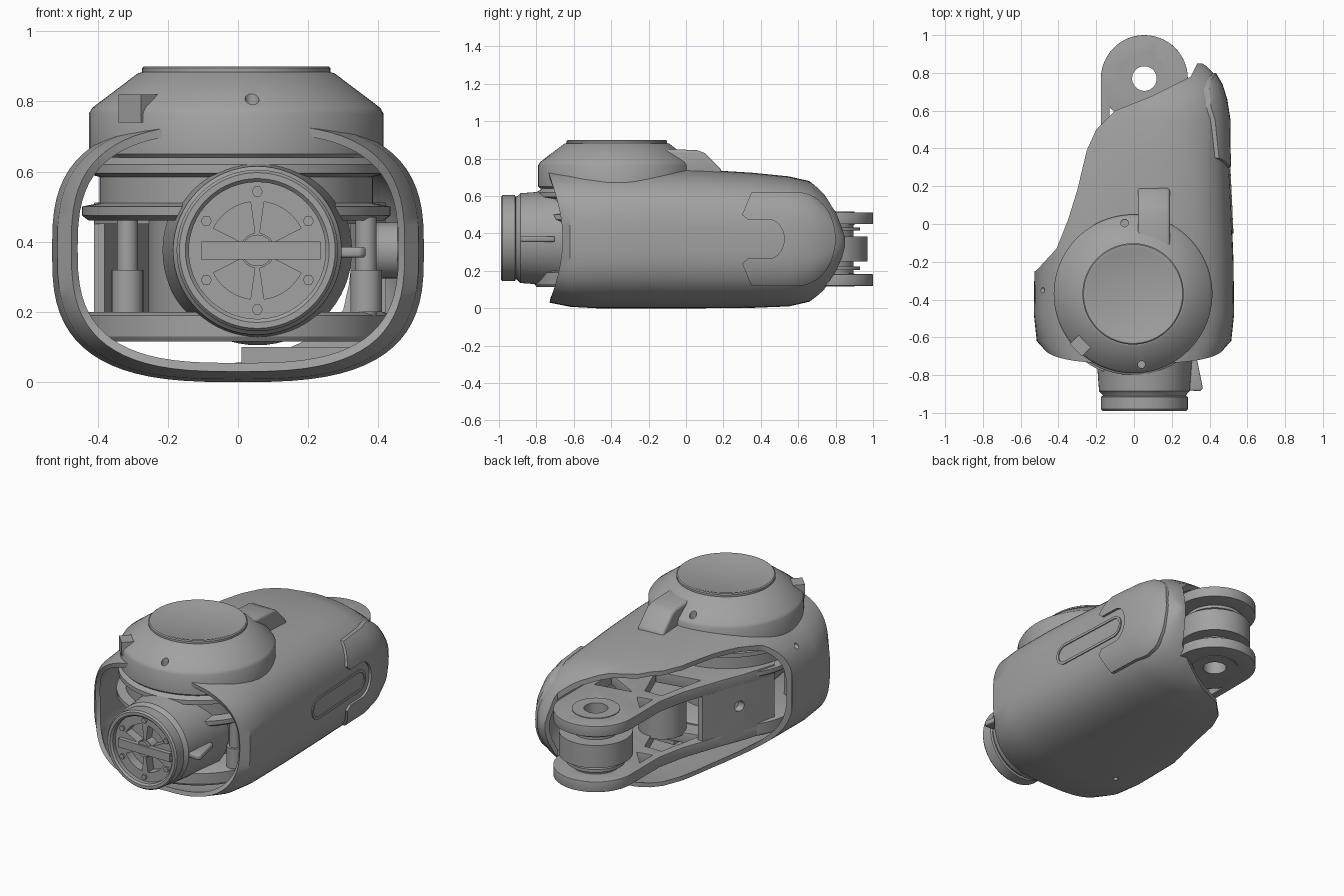
import bpy, bmesh, math

old = bpy.data.objects.get("Cube")
if old:
    bpy.data.objects.remove(old)

grey = bpy.data.materials.new("satin grey")
grey.use_nodes = True
COLOUR = (0.36, 0.36, 0.36, 1)
grey.diffuse_color = COLOUR
grey.node_tree.nodes["Principled BSDF"].inputs["Base Color"].default_value = COLOUR

PLACE = {"x": lambda a, b, h: (h, a, b),
         "y": lambda a, b, h: (a, h, b),
         "z": lambda a, b, h: (a, b, h)}


def finish(name, bm):
    bmesh.ops.recalc_face_normals(bm, faces=bm.faces)
    mesh = bpy.data.meshes.new(name)
    bm.to_mesh(mesh)
    bm.free()
    mesh.materials.append(grey)
    ob = bpy.data.objects.new(name, mesh)
    bpy.context.collection.objects.link(ob)
    return ob


def prism(name, pts, lo, hi, axis="z"):
    bm = bmesh.new()
    rings = [[bm.verts.new(PLACE[axis](a, b, h)) for a, b in pts] for h in (lo, hi)]
    for r in rings:
        bm.faces.new(r)
    n = len(pts)
    for i in range(n):
        j = (i + 1) % n
        bm.faces.new((rings[0][i], rings[0][j], rings[1][j], rings[1][i]))
    return finish(name, bm)


def box(name, x, y, z):
    return prism(name, [(x[0], y[0]), (x[1], y[0]), (x[1], y[1]), (x[0], y[1])], *z)


def lathe(name, profile, centre, axis="z", steps=64):
    # profile holds (radius, height along the axis)
    bm = bmesh.new()
    rings = []
    for r, h in profile:
        rings.append([bm.verts.new(PLACE[axis](centre[0] + r * math.cos(t), centre[1] + r * math.sin(t), h))
                      for t in (2 * math.pi * k / steps for k in range(steps))])
    for p, q in zip(rings, rings[1:]):
        for i in range(steps):
            j = (i + 1) % steps
            bm.faces.new((p[i], p[j], q[j], q[i]))
    bmesh.ops.remove_doubles(bm, verts=bm.verts, dist=1e-5)
    bmesh.ops.dissolve_degenerate(bm, edges=bm.edges, dist=1e-6)
    return finish(name, bm)


def rod(name, r, lo, hi, centre, axis="z", steps=32):
    return lathe(name, [(0, lo), (r, lo), (r, hi), (0, hi)], centre, axis, steps)


def tube(name, r_in, r_out, lo, hi, centre, axis="z"):
    return lathe(name, [(r_in, lo), (r_out, lo), (r_out, hi), (r_in, hi), (r_in, lo)], centre, axis)


def arc(cx, cy, r, a0, a1, n=16, ry=None):
    angles = [math.radians(a0 + (a1 - a0) * k / n) for k in range(n + 1)]
    return [(cx + r * math.cos(t), cy + (ry or r) * math.sin(t)) for t in angles]


def bake(ob, cutters=(), op="DIFFERENCE"):
    for c in cutters:
        m = ob.modifiers.new("cut", "BOOLEAN")
        m.object, m.operation, m.solver = c, op, "EXACT"
    bpy.context.view_layer.update()
    mesh = bpy.data.meshes.new_from_object(ob.evaluated_get(bpy.context.evaluated_depsgraph_get()))
    ob.modifiers.clear()
    ob.data = mesh
    for c in cutters:
        bpy.data.objects.remove(c)
    return ob


def bevel(ob, width):
    m = ob.modifiers.new("bevel", "BEVEL")
    m.width, m.segments, m.limit_method = width, 3, "ANGLE"
    return bake(ob)


# Shell sections: y, half width, bottom, top
SECTIONS = [(-0.74, 0.475, 0.03, 0.735), (-0.62, 0.515, 0.008, 0.745), (-0.48, 0.53, 0, 0.75),
            (-0.2, 0.527, 0, 0.75), (0.1, 0.515, 0, 0.74), (0.35, 0.503, 0.002, 0.725),
            (0.55, 0.497, 0.01, 0.705), (0.66, 0.48, 0.035, 0.68), (0.74, 0.455, 0.09, 0.62),
            (0.8, 0.42, 0.16, 0.55), (0.835, 0.385, 0.24, 0.46), (0.85, 0.36, 0.31, 0.4)]


def sleeve(name, grow, thick):
    bm = bmesh.new()
    rings = []
    n = 72
    for k, (y, w, lo, hi) in enumerate(SECTIONS):
        ring = []
        for i in range(n):
            t = 2 * math.pi * i / n
            c, s = math.cos(t), math.sin(t)
            x = (w + grow) * math.copysign(abs(c) ** (2 / 2.9), c)
            z = (lo + hi) / 2 + ((hi - lo) / 2 + grow) * math.copysign(abs(s) ** (2 / 2.9), s)
            dip = 0.08 * math.sin(math.pi * min(max(z / 0.74, 0), 1)) if k == 0 else 0
            ring.append(bm.verts.new((x, y + dip, z)))
        rings.append(ring)
    for p, q in zip(rings, rings[1:]):
        for i in range(n):
            j = (i + 1) % n
            bm.faces.new((p[i], p[j], q[j], q[i]))
    bm.faces.new(rings[-1])
    ob = finish(name, bm)
    m = ob.modifiers.new("wall", "SOLIDIFY")
    m.thickness, m.offset = thick, -1
    return bake(ob)


TURRET = (-0.005, -0.37)
PIN = (0.055, 0.77)
NOSE = (0.055, 0.375)

# Outer shell, open along the rear left and under the turret
side_cut = [(-0.7, -0.25), (-0.52, -0.25), (-0.41, -0.13), (-0.35, 0.02), (-0.3, 0.18), (-0.25, 0.39),
            (-0.2, 0.5), (-0.1, 0.6), (0.1, 0.68), (0.3, 0.78), (0.345, 0.87), (0.345, 1), (-0.7, 1)]
bake(sleeve("outer_shell", 0, 0.025),
     [prism("side_cutter", side_cut, -0.2, 1),
      rod("turret_cutter", 0.418, 0.5, 1, TURRET, steps=64),
      rod("screw_cutter", 0.015, -0.7, -0.4, (-0.35, 0.6), "x", 16),
      rod("drain_cutter", 0.015, -0.1, 0.1, (-0.2, -0.4), "z", 16)])

# Raised hook panel and capsule rim on the left flank
hook = ([(0.3, 0.5), (0.35, 0.62)] + arc(0.6, 0.37, 0.2, 90, -90, 20, 0.25)
        + [(0.35, 0.12), (0.3, 0.24), (0.33, 0.265)] + arc(0.44, 0.37, 0.085, -90, 90, 14, 0.105)
        + [(0.33, 0.475)])
bake(sleeve("hook_panel", 0.014, 0.025), [prism("hook_cutter", hook, 0.25, 0.7, "x")], "INTERSECT")


def capsule(r):
    return arc(0.015, 0.37, r, 90, 270) + arc(0.42, 0.37, r, -90, 90)


rim = bake(sleeve("capsule_rim", 0.006, 0.02), [prism("rim_cutter", capsule(0.065), 0.25, 0.7, "x")], "INTERSECT")
bake(rim, [prism("rim_hole", capsule(0.05), 0.25, 0.7, "x")])

# Turret cap with screw holes, rear tab and small front tab
cap = lathe("turret_cap", [(0, 0.64), (0.41, 0.64), (0.42, 0.65), (0.42, 0.765), (0.41, 0.782), (0.28, 0.88),
                           (0.268, 0.883), (0.268, 0.895), (0.262, 0.9), (0.25, 0.9), (0.23, 0.893), (0, 0.885)],
            TURRET, steps=96)
bake(cap, [rod("hole_cutter", 0.02, 0.77, 1, p, "z", 16) for p in ((0.04, -0.745), (-0.05, 0.005))])
bevel(prism("rear_tab", [(-0.18, 0.7), (-0.18, 0.855), (0.06, 0.845), (0.1, 0.83), (0.19, 0.74), (0.19, 0.7)],
            0.02, 0.19, "x"), 0.015)
tab = box("front_tab", (-0.045, 0.045), (-0.04, 0.04), (0.74, 0.82))
tab.location = (-0.28, -0.64, 0)
tab.rotation_euler.z = math.radians(-45)

# Turntable core inside the shell
lathe("upper_collar", [(0, 0.46), (0.42, 0.46), (0.44, 0.475), (0.44, 0.5), (0.39, 0.51), (0.39, 0.585),
                       (0.43, 0.595), (0.43, 0.62), (0.4, 0.64), (0, 0.64)], TURRET)
lathe("base_plate", [(0, 0.115), (0.43, 0.115), (0.44, 0.13), (0.44, 0.19), (0.42, 0.2), (0, 0.2)], TURRET)
rod("core", 0.25, 0.19, 0.48, TURRET, steps=48)
for side, x in (("right", -0.315), ("left", 0.365)):
    rod(side + "_post", 0.03, 0.19, 0.47, (x, -0.55))
    rod(side + "_post_sleeve", 0.045, 0.2, 0.32, (x, -0.55))
rod("side_motor", 0.08, 0.38, 0.455, (-0.45, 0.375), "x")
rod("motor_shaft", 0.03, 0.36, 0.47, (-0.45, 0.375), "x")
box("floor_rail", (0.01, 0.33), (-0.3, 0.1), (0.05, 0.1))

# Front nose with windowed face
nose = lathe("nose", [(0, -0.955), (0.195, -0.955), (0.195, -0.98), (0.205, -0.99), (0.222, -0.99), (0.23, -0.98),
                      (0.23, -0.915), (0.22, -0.91), (0.225, -0.9), (0.24, -0.885), (0.25, -0.75), (0.27, -0.55),
                      (0, -0.55)], NOSE, "y")
bake(nose, [prism("window_cutter", arc(*NOSE, 0.14, a, a + 55, 10) + arc(*NOSE, 0.05, a + 55, a, 6), -1.1, -0.9, "y")
            for a in (27, 98, 207, 278)])
prism("nose_bar", [(-0.105, 0.35), (0.235, 0.35), (0.235, 0.4), (-0.105, 0.4)], -0.98, -0.95, "y")
rod("nose_hub", 0.045, -0.97, -0.9, NOSE, "y")
for a in range(30, 390, 60):
    spot = arc(*NOSE, 0.168, a, a, 1)[0]
    rod("nose_screw", 0.016, -0.968, -0.95, spot, "y", 6)
bevel(prism("nose_lever", [(0.25, -0.72), (0.33, -0.7), (0.365, -0.87), (0.35, -0.885), (0.27, -0.88)],
            0.355, 0.385), 0.008)

# Rear fork: two pierced plates joined by walls
outline = (arc(*PIN, 0.23, 0, 180, 32) + [(-0.175, 0.5), (-0.21, 0.33), (-0.29, 0.1), (-0.35, -0.05), (-0.41, -0.25),
           (-0.3, -0.4), (0.3, -0.4), (0.42, -0.2), (0.4, 0.05), (0.33, 0.3), (0.285, 0.5)])
windows = ([(-0.13, 0.62), (-0.13, 0.5), (-0.04, 0.52)], [(0.02, 0.48), (0.24, 0.52), (0.24, 0.36)],
           [(-0.14, 0.43), (-0.03, 0.43), (0.06, 0.2), (-0.2, 0.15)], [(0.13, 0.2), (0.27, 0.28), (0.34, 0.06), (0.2, 0.03)])
for level, lo in (("lower", 0.12), ("upper", 0.45)):
    plate = prism(level + "_fork_plate", outline, lo, lo + 0.062)
    bake(plate, [prism("window_cutter", w, 0, 1) for w in windows] + [rod("pin_cutter", 0.066, 0, 1, PIN)])
    bevel(plate, 0.008)
    tube(level + "_pin_boss", 0.065, 0.13, lo - 0.004, lo + 0.066, PIN)
wall = prism("right_fork_wall", [(-0.25, 0.2), (-0.35, -0.05), (-0.41, -0.25), (-0.38, -0.26), (-0.31, -0.05),
                                 (-0.22, 0.2)], 0.13, 0.5)
bake(wall, [rod("bolt_cutter", 0.03, -0.6, 0, (-0.02, 0.33), "x", 20)])
prism("left_fork_wall", [(0.36, 0.15), (0.4, 0.03), (0.42, -0.2), (0.38, -0.2), (0.36, 0.03), (0.32, 0.15)], 0.13, 0.5)

# Pivot roller and drive drum between the plates
tube("pivot_roller", 0.065, 0.2, 0.25, 0.385, PIN)
tube("pivot_spindle", 0.065, 0.125, 0.17, 0.46, PIN)
for z in (0.205, 0.415):
    tube("pivot_washer", 0.065, 0.16, z, z + 0.018, PIN)
rod("drive_drum", 0.13, 0.17, 0.42, (0.03, 0.18), steps=48)

# Smooth curved surfaces, keeping edges crisp
bpy.ops.object.select_all(action="DESELECT")
for ob in bpy.context.collection.objects:
    if ob.type == "MESH":
        ob.select_set(True)
        bpy.context.view_layer.objects.active = ob
bpy.ops.object.shade_smooth_by_angle(angle=math.radians(32))
